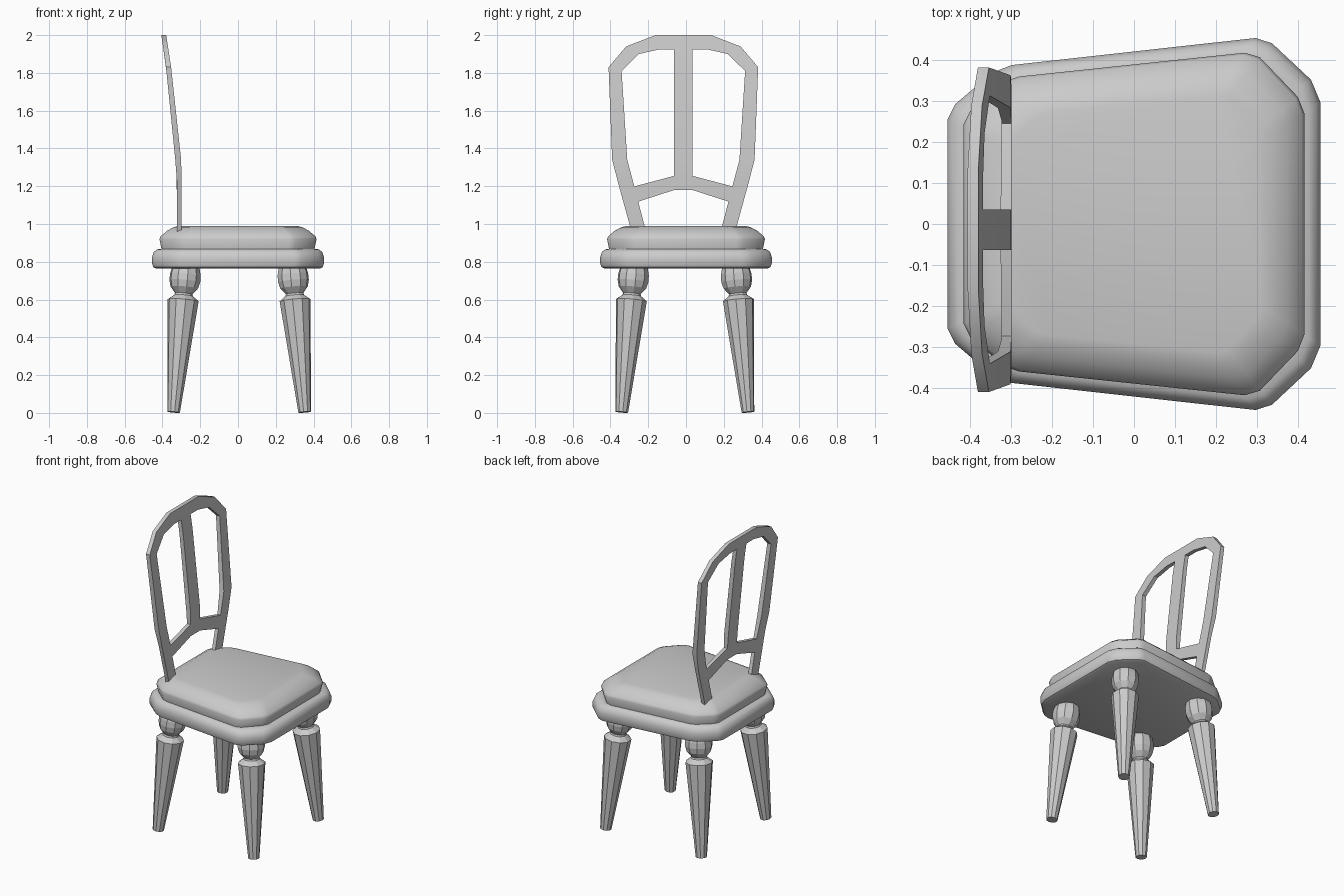
import bpy, bmesh, math
from mathutils import Vector

if "Cube" in bpy.data.objects:
    bpy.data.objects.remove(bpy.data.objects["Cube"])


def make(name, verts, faces, smooth=None):
    bm = bmesh.new()
    vs = [bm.verts.new(v) for v in verts]
    for f in faces:
        bm.faces.new([vs[i] for i in f])
    bmesh.ops.recalc_face_normals(bm, faces=bm.faces)
    me = bpy.data.meshes.new(name)
    bm.to_mesh(me)
    bm.free()
    ob = bpy.data.objects.new(name, me)
    bpy.context.collection.objects.link(ob)
    if smooth:
        bpy.ops.object.select_all(action='DESELECT')
        ob.select_set(True)
        bpy.context.view_layer.objects.active = ob
        bpy.ops.object.shade_smooth_by_angle(angle=math.radians(smooth))
    return ob


def skin(name, rings, smooth=None):
    """Bridge equal rings of points and cap both ends."""
    n = len(rings[0])
    verts = [p for r in rings for p in r]
    faces = [(k * n + i, k * n + (i + 1) % n, (k + 1) * n + (i + 1) % n, (k + 1) * n + i)
             for k in range(len(rings) - 1) for i in range(n)]
    faces += [tuple(range(n)), tuple(range(len(verts) - n, len(verts)))]
    return make(name, verts, faces, smooth)


# Seat frame and cushion: chamfered trapezoid outlines stacked in layers
def slab(name, half, layers):
    outline = half + [(x, -y) for x, y in reversed(half)]
    skin(name, [[(x * s, y * s, z) for x, y in outline] for s, z in layers], 40)


slab("seat_frame",
     [(.455, .297), (.432, .352), (.337, .441), (.297, .454),
      (-.298, .388), (-.345, .37), (-.437, .292), (-.455, .256)],
     [(.955, .765), (.985, .772), (1, .79), (1, .825), (.98, .852), (.94, .866), (.88, .868)])
slab("seat_cushion",
     [(.416, .27), (.40, .31), (.307, .407), (.27, .418),
      (-.28, .36), (-.315, .348), (-.40, .275), (-.416, .243)],
     [(.97, .86), (1, .92), (.985, .935), (.90, .965), (.82, .983), (.75, .99)])


# Turned legs: ten-sided lathe, splayed outwards
PROFILE = [(.034, 0), (.083, .597), (.05, .622), (.047, .632), (.074, .665),
           (.083, .70), (.082, .735), (.073, .772), (.06, .80)]
for sx, part in ((1, "right"), (-1, "left")):
    for sy, side in ((1, "back"), (-1, "front")):
        axis = Vector((-.06 * sx, -.06 * sy, .7)).normalized()
        rot = axis.to_track_quat('Z', 'Y')
        foot = Vector((.347 * sx + .006, .334 * sy - .006, .004))
        rings = [[foot + rot @ Vector((r * math.cos(a), r * math.sin(a), z))
                  for a in (math.tau * i / 10 for i in range(10))] for r, z in PROFILE]
        skin(f"{side}_{part}_leg", rings)


# Backrest: flat strips that follow a backward bend
BEND = [(.9, -.323, -.299), (1.22, -.323, -.299), (1.34, -.332, -.301),
        (1.83, -.381, -.354), (2.0, -.406, -.38)]
MID = -.014


def bend(z):
    for (z0, b0, f0), (z1, b1, f1) in zip(BEND, BEND[1:]):
        if z <= z1:
            t = (z - z0) / (z1 - z0)
            return b0 + (b1 - b0) * t, f0 + (f1 - f0) * t
    return BEND[-1][1:]


def strip(name, pairs):
    rings = []
    for (y0, z0), (y1, z1) in pairs:
        (b0, f0), (b1, f1) = bend(z0), bend(z1)
        rings.append([(b0, y0 + MID, z0), (f0, y0 + MID, z0),
                      (f1, y1 + MID, z1), (b1, y1 + MID, z1)])
    skin(name, rings, 30)


def mirrored(half):
    return half + [((-a[0], a[1]), (-b[0], b[1])) for a, b in reversed(half)]


strip("backrest_hoop", mirrored([
    ((.272, .95), (.195, .95)), ((.346, 1.22), (.265, 1.22)), ((.377, 1.34), (.297, 1.34)),
    ((.396, 1.83), (.327, 1.81)), ((.303, 1.94), (.235, 1.90)), ((.147, 2.0), (.125, 1.925))]))
strip("backrest_rail", mirrored([((.275, 1.195), (.25, 1.115)), ((.048, 1.255), (.048, 1.18))]))
strip("backrest_splat", [((-.049, z), (.049, z)) for z in (1.24, 1.34, 1.83, 1.935)])
